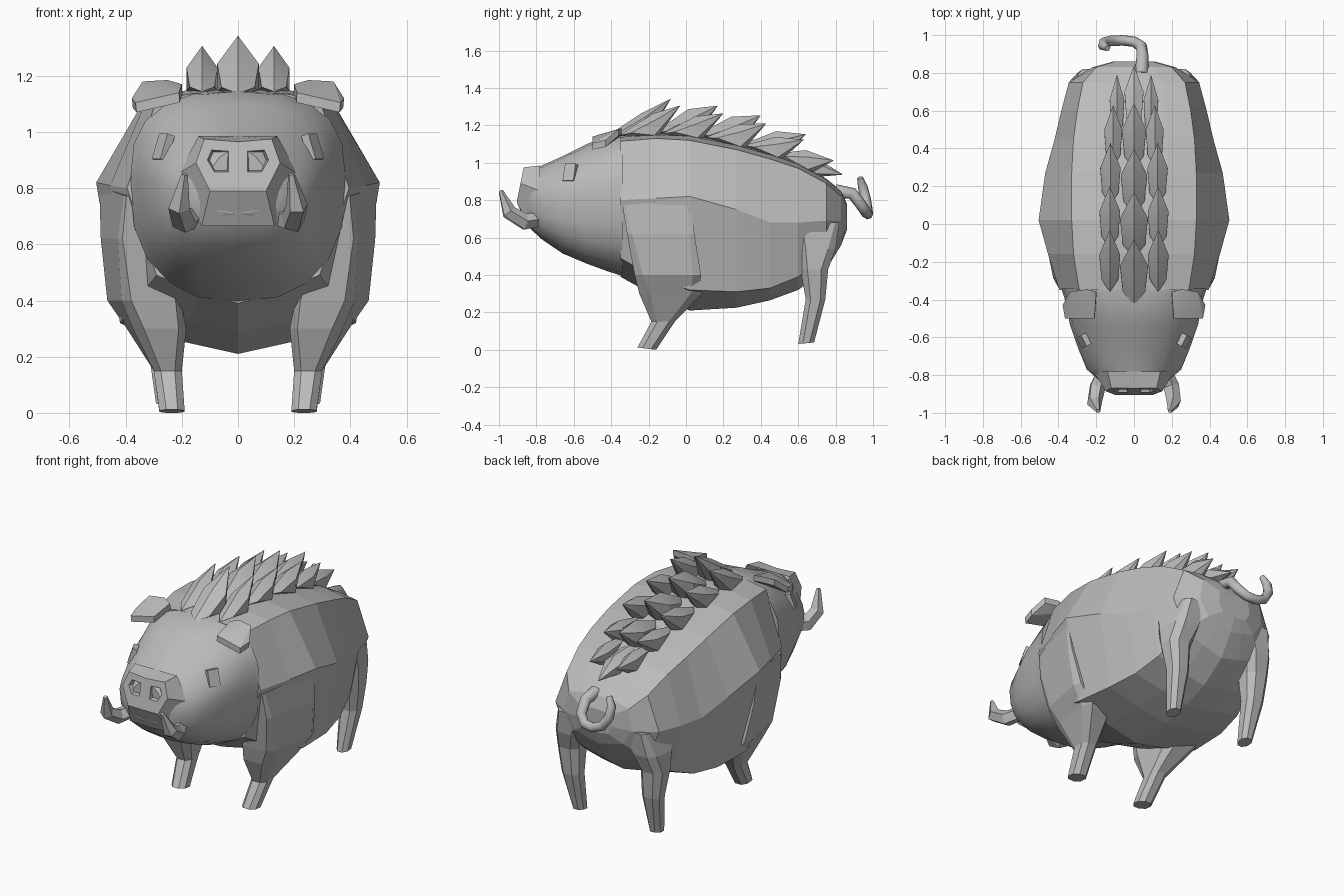
import bpy, bmesh, math
from mathutils import Vector, Matrix

if "Cube" in bpy.data.objects:
    bpy.data.objects.remove(bpy.data.objects["Cube"])

grey = bpy.data.materials.new("grey hide")
grey.diffuse_color = (0.5, 0.5, 0.5, 1)
grey.use_nodes = True
grey.node_tree.nodes["Principled BSDF"].inputs["Base Color"].default_value = grey.diffuse_color


def finish(name, bm, smooth=None):
    """Turn a bmesh into a named object."""
    bmesh.ops.recalc_face_normals(bm, faces=bm.faces)
    me = bpy.data.meshes.new(name)
    bm.to_mesh(me)
    bm.free()
    me.materials.append(grey)
    ob = bpy.data.objects.new(name, me)
    bpy.context.collection.objects.link(ob)
    if smooth:
        bpy.ops.object.select_all(action='DESELECT')
        ob.select_set(True)
        bpy.context.view_layer.objects.active = ob
        bpy.ops.object.shade_smooth_by_angle(angle=math.radians(smooth))
    return ob


def loft(name, rings, smooth=None):
    """Skin closed rings of equal length and cap both ends."""
    bm = bmesh.new()
    rows = [[bm.verts.new(p) for p in r] for r in rings]
    n = len(rows[0])
    for a, b in zip(rows, rows[1:]):
        for i in range(n):
            j = (i + 1) % n
            bm.faces.new((a[i], a[j], b[j], b[i]))
    bm.faces.new(rows[0])
    bm.faces.new(rows[-1][::-1])
    return finish(name, bm, smooth)


def mirror_ring(half, y):
    """Close a half section that runs from top centre to bottom centre."""
    pts = half + [(-x, z) for x, z in half[-2:0:-1]]
    return [(x, y, z) for x, z in pts]


def tube(name, path, radii, sides, smooth=None):
    pts = [Vector(p) for p in path]
    rings = []
    side = Vector((1, 0, 0))
    for i, p in enumerate(pts):
        t = (pts[min(i + 1, len(pts) - 1)] - pts[max(i - 1, 0)]).normalized()
        u = side - t * side.dot(t)
        if u.length < 0.05:
            u = t.orthogonal()
        u.normalize()
        v = t.cross(u)
        side = u
        rings.append([p + radii[i] * (u * math.cos(a) + v * math.sin(a))
                      for a in (2 * math.pi * k / sides for k in range(sides))])
    return loft(name, rings, smooth)


def interp(table, y):
    for (a, p), (b, q) in zip(table, table[1:]):
        if y <= b:
            return p + (q - p) * (y - a) / (b - a)
    return table[-1][1]


# Body: y, top z, back edge x z, widest x z, lower x z, belly z
BODY = [
    (-.35, 1.145, .29, 1.115, .395, .80, .29, .49, .39),
    (-.16, 1.155, .32, 1.13, .455, .81, .38, .38, .285),
    (.02, 1.15, .33, 1.12, .505, .82, .42, .32, .21),
    (.27, 1.10, .33, 1.07, .47, .75, .40, .31, .225),
    (.45, 1.05, .32, 1.02, .42, .68, .365, .33, .265),
    (.60, 1.00, .30, .97, .385, .68, .325, .39, .32),
    (.75, .915, .27, .89, .345, .69, .27, .51, .43),
    (.83, .85, .20, .82, .22, .69, .16, .60, .56),
    (.86, .78, .10, .77, .11, .70, .08, .65, .64),
]
rings = []
for y, zt, xc, zc, xw, zw, xl, zl, zb in BODY:
    half = [(0, zt), (xc * .55, zt - .25 * (zt - zc)), (xc, zc), (xw, zw), (xl, zl),
            (xl * .47, zb + .4 * (zl - zb)), (0, zb)]
    rings.append(mirror_ring(half, y))
loft("body", rings)

# Head: y, half width, top z, widest z, bottom z, upper and lower squareness
HEAD = [
    (-.34, .385, 1.148, .82, .395, 2.7, 2.4), (-.42, .36, 1.145, .84, .42, 2.4, 2.6),
    (-.53, .34, 1.10, .84, .46, 2.1, 2.8), (-.66, .295, 1.035, .82, .515, 1.9, 2.7),
    (-.77, .25, .985, .80, .59, 1.9, 2.6), (-.83, .18, .965, .79, .645, 2.0, 2.6),
    (-.87, .11, .94, .79, .71, 2.0, 2.6),
]
rings = []
for y, w, zt, zw, zb, nt, nb in HEAD:
    half = []
    for k in range(11):
        a = math.pi * k / 10
        s, c = math.sin(a), math.cos(a)
        n, h = (nt, zt - zw) if k < 5 else (nb, zw - zb)
        half.append((0 if k in (0, 10) else w * s ** (2 / n),
                     zw + math.copysign(abs(c) ** (2 / n), c) * h if k != 5 else zw))
    rings.append(mirror_ring(half, y))
loft("head", rings, 30)

# Snout flaring back into the head and chin, with two sunken nostrils
bm = bmesh.new()
for s in (1, -1):
    prof = [(0, .79), (.10, .79), (.15, .89), (.12, .975), (0, .965)]
    base = [(0, -.85, .665), (.13, -.84, .665), (.215, -.78, .85), (.14, -.78, .985),
            (0, -.78, .985)]

    def pt(x, z, depth=0):
        return bm.verts.new((s * x, -.905 + (z - .79) * .2 + depth, z))
    front = [pt(x, z) for x, z in prof]
    back = [bm.verts.new((s * x, y, z)) for x, y, z in base]
    rim = [pt(.068 + (x - .068) * .5, .898 + (z - .885) * .42) for x, z in prof]
    hole = [pt(.068 + (x - .068) * .38, .898 + (z - .885) * .34, .035) for x, z in prof]
    for i in range(5):
        j = (i + 1) % 5
        bm.faces.new((front[i], front[j], rim[j], rim[i]))
        bm.faces.new((rim[i], rim[j], hole[j], hole[i]))
        if i < 4:
            bm.faces.new((front[i], back[i], back[j], front[j]))
    bm.faces.new(hole)
bmesh.ops.remove_doubles(bm, verts=bm.verts, dist=.0005)
finish("snout", bm)


# Legs: z, front y, back y, inner x, outer x, sideways shear, foot tilt, corner fullness
def leg(name, table, s):
    rings = []
    for z, y0, y1, x0, x1, shear, tilt, full in table:
        ring = []
        for k in range(8):
            a = math.pi * (k + .5) / 4
            cx, cy = [math.copysign(1 if abs(c) > .7 else full, c)
                      for c in (math.cos(a), math.sin(a))]
            dy = cy * (y1 - y0) / 2
            x = (x0 + x1) / 2 + cx * (x1 - x0) / 2 + shear * dy
            ring.append((s * x, (y0 + y1) / 2 + dy, z - tilt * dy))
        rings.append(ring)
    loft(name, rings)


FRONT = [(.79, -.34, .02, .38, .45, .27, -.1, .9), (.62, -.315, .045, .31, .458, .2, 0, .85),
         (.40, -.275, .08, .23, .44, .19, 0, .75), (.30, -.25, .085, .195, .385, .1, 0, .65),
         (.15, -.185, -.06, .20, .30, 0, 0, .5), (.006, -.26, -.16, .19, .28, 0, .12, .45)]
HIND = [(.68, .60, .82, .18, .32, -.3, 0, .8), (.54, .60, .80, .19, .345, -.15, 0, .6),
        (.43, .612, .76, .205, .35, 0, 0, .5), (.27, .64, .745, .21, .325, 0, 0, .5),
        (.035, .60, .685, .22, .292, 0, -.1, .42)]

for s, label in ((1, "right"), (-1, "left")):
    leg("front_leg_" + label, FRONT, s)
    leg("hind_leg_" + label, HIND, s)

    # Upturned tusk
    tube("tusk_" + label, [(s * .15, -.76, .70), (s * .195, -.86, .685),
                           (s * .21, -.945, .735), (s * .19, -.99, .85)],
         [.04, .045, .04, .012], 5)

    # Folded ear slab
    bm = bmesh.new()
    outline = [(.20, -.36, 1.17), (.25, -.345, 1.185), (.34, -.36, 1.18),
               (.378, -.43, 1.12), (.365, -.50, 1.105), (.21, -.50, 1.14)]
    for x, y, z in outline:
        bm.verts.new((s * x, y, z))
        bm.verts.new((s * x * .99, y, z - .035))
    bmesh.ops.convex_hull(bm, input=bm.verts)
    finish("ear_" + label, bm, 25)

    # Raised eye
    bm = bmesh.new()
    bmesh.ops.create_cube(bm, size=1, matrix=Matrix.Diagonal((.065, .03, .095, 1)))
    rot = Matrix.Rotation(s * math.radians(62), 4, 'Z') @ Matrix.Rotation(math.radians(-18), 4, 'X')
    bm.transform(Matrix.Translation((s * .266, -.618, .945)) @ rot)
    finish("eye_" + label, bm)

# Bristle mane: three columns of broad, overlapping scales, narrowing to the rear
BACK = [(-.45, 1.135)] + [(r[0], r[1]) for r in BODY]


def bristle(name, x, tip, length, height, w, ridge):
    bm = bmesh.new()
    shape = [(0, 0, 0), (-.8, .2, .08), (.8, .2, .08), (-1, .60, .48), (1, .60, .48),
             (0, .55, ridge), (0, 1, 1), (-1, .58, -.05), (1, .58, -.05), (0, .66, -.05)]
    for u, v, h in shape:
        base = interp(BACK, tip - length + v * length)
        bm.verts.new((x + u * w, tip - length + v * length, base + h * height))
    bmesh.ops.convex_hull(bm, input=bm.verts)
    finish(name, bm, 30)


CENTRE = [(-.08, .19, .074), (.17, .185, .074), (.40, .19, .07), (.64, .175, .064), (.84, .11, .05)]
SIDES = [(-.03, .155, .128), (.20, .15, .128), (.43, .155, .125), (.63, .14, .11), (.79, .13, .09)]
for i, (tip, h, w) in enumerate(CENTRE):
    bristle(f"mane_centre_{i}", 0, tip, .35, h, w, .6 if i == 0 else .74)
for i, (tip, h, x) in enumerate(SIDES):
    for s, label in ((1, "right"), (-1, "left")):
        bristle(f"mane_{label}_{i}", s * x, tip, .33, h, x * .43, .7)

# Curled tail
tube("tail", [(.04, .80, .85), (.045, .89, .835), (.04, .94, .77), (0, .965, .73),
              (-.06, .972, .725), (-.12, .97, .75), (-.16, .96, .81), (-.165, .945, .87),
              (-.14, .93, .92)],
     [.035, .032, .03, .028, .028, .028, .028, .026, .016], 8, 50)
